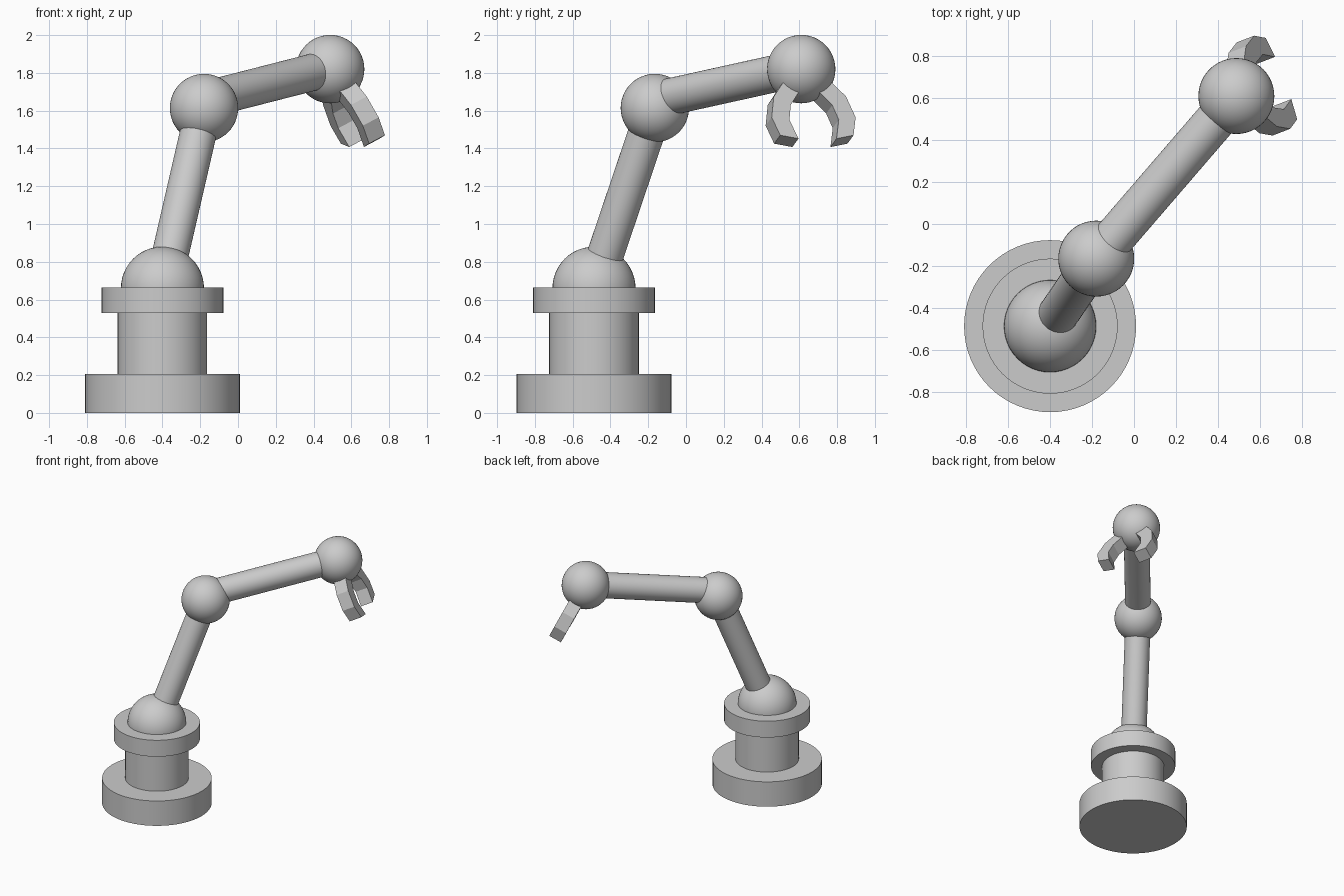
import bpy, bmesh, math
from mathutils import Vector, Matrix

if "Cube" in bpy.data.objects:
    bpy.data.objects.remove(bpy.data.objects["Cube"])

BASE = Vector((-0.40, -0.487, 0))
SHOULDER = BASE + Vector((0, 0, 0.66))
ELBOW = Vector((-0.18, -0.165, 1.614))
WRIST = Vector((0.488, 0.61, 1.82))


def finish(name):
    ob = bpy.context.object
    ob.name = name
    bpy.ops.object.shade_smooth_by_angle(angle=math.radians(35))
    return ob


def disc(name, r, z0, z1):
    bpy.ops.mesh.primitive_cylinder_add(vertices=64, radius=r, depth=z1 - z0,
                                        location=BASE + Vector((0, 0, (z0 + z1) / 2)))
    finish(name)


def ball(name, centre, r):
    bpy.ops.mesh.primitive_uv_sphere_add(segments=48, ring_count=24, radius=r, location=centre)
    finish(name)


def rod(name, a, b, r):
    v = b - a
    bpy.ops.mesh.primitive_cylinder_add(vertices=48, radius=r, depth=v.length, location=(a + b) / 2,
                                        rotation=v.to_track_quat('Z', 'Y').to_euler())
    finish(name)


# Stepped pedestal
disc("base_plate", 0.41, 0, 0.205)
disc("base_column", 0.237, 0.205, 0.53)
disc("turntable", 0.322, 0.53, 0.665)

# Ball joints
ball("shoulder_joint", SHOULDER, 0.22)
ball("elbow_joint", ELBOW, 0.181)
ball("wrist_joint", WRIST, 0.181)

# Arm segments
rod("lower_arm", SHOULDER, ELBOW, 0.097)
rod("upper_arm", Vector((-0.18, -0.165, 1.656)), WRIST + Vector((0, 0, 0.007)), 0.098)

# Gripper: one bent finger profile (sideways, reach), extruded and mirrored
profile = [(0.10, 0.056), (0.205, 0.187), (0.238, 0.31), (0.208, 0.416),
           (0.108, 0.436), (0.14, 0.325), (0.118, 0.238), (0.035, 0.13)]
bm = bmesh.new()
rings = [[bm.verts.new((u, v, w)) for u, v in profile] for w in (-0.05, 0.05)]
n = len(profile)
for i in range(n):
    j = (i + 1) % n
    bm.faces.new((rings[0][i], rings[0][j], rings[1][j], rings[1][i]))
for i in range(3):
    for ring in rings:
        bm.faces.new((ring[i], ring[i + 1], ring[n - 2 - i], ring[n - 1 - i]))
bmesh.ops.recalc_face_normals(bm, faces=bm.faces)
mesh = bpy.data.meshes.new("gripper_fingers")
bm.to_mesh(mesh)
bm.free()
fingers = bpy.data.objects.new("gripper_fingers", mesh)
bpy.context.collection.objects.link(fingers)
side = Vector((0.36, -0.933, 0)).normalized()
heading = Vector((-side.y, side.x, 0))
tilt = math.radians(26.5)
reach = heading * math.sin(tilt) - Vector((0, 0, math.cos(tilt)))
normal = side.cross(reach)
fingers.matrix_world = Matrix.Translation(WRIST) @ Matrix((side, reach, normal)).transposed().to_4x4()
mirror = fingers.modifiers.new("other_finger", 'MIRROR')
mirror.use_mirror_merge = False
